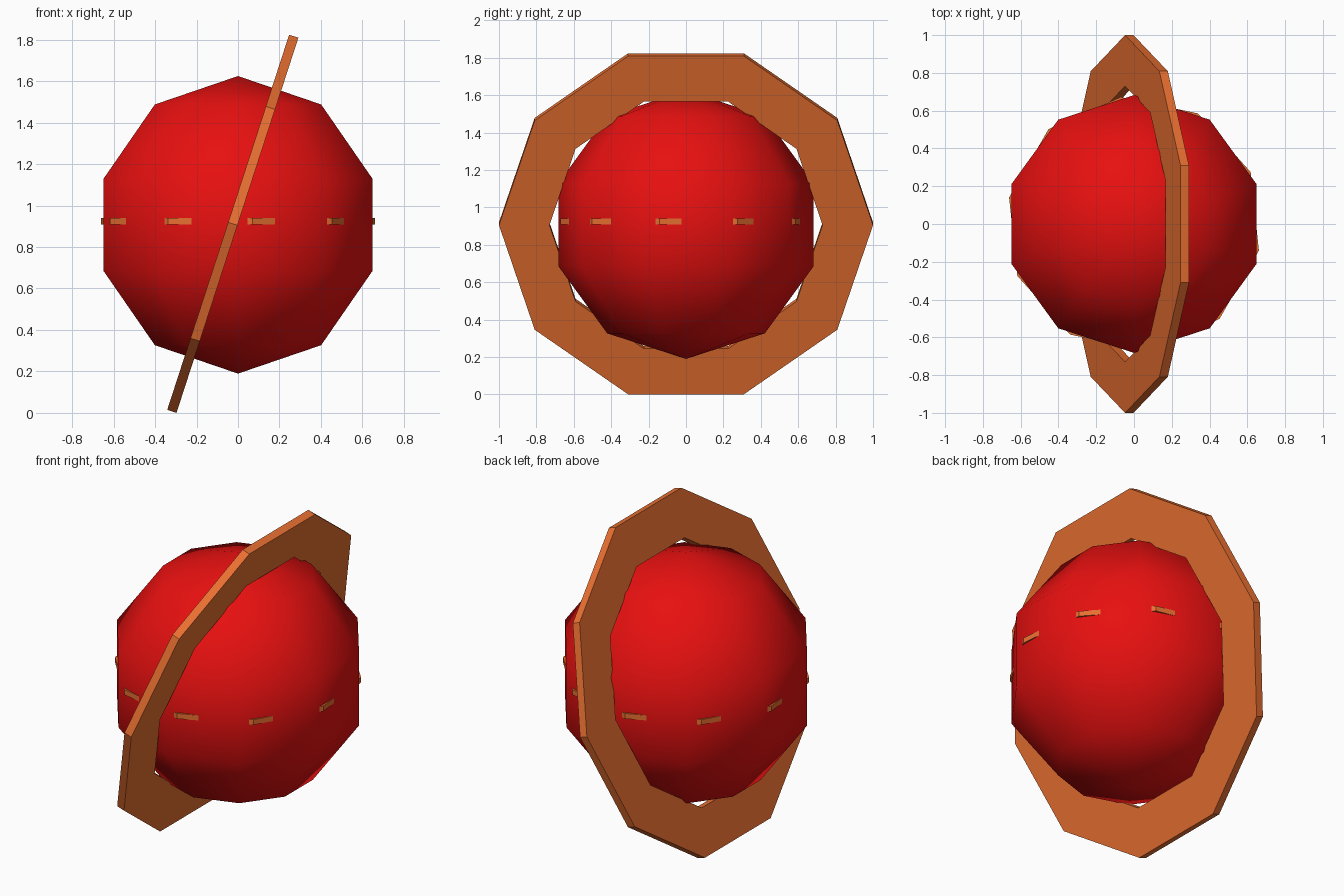
import bpy, bmesh
from math import radians, sin, cos, pi

if "Cube" in bpy.data.objects:
    bpy.data.objects.remove(bpy.data.objects["Cube"])

SIDES = 10


def material(name, rgb):
    m = bpy.data.materials.new(name)
    m.diffuse_color = (*rgb, 1)
    m.use_nodes = True
    m.node_tree.nodes["Principled BSDF"].inputs["Base Color"].default_value = m.diffuse_color
    return m


def add_object(name, bm, mat, location, rotation=(0, 0, 0)):
    bmesh.ops.recalc_face_normals(bm, faces=bm.faces)
    mesh = bpy.data.meshes.new(name)
    bm.to_mesh(mesh)
    bm.free()
    mesh.materials.append(mat)
    ob = bpy.data.objects.new(name, mesh)
    ob.location = location
    ob.rotation_euler = rotation
    bpy.context.collection.objects.link(ob)
    return ob


def flat_ring(name, outer, inner, thickness, mat, location, rotation):
    # rectangular section swept round a ten-sided ring
    bm = bmesh.new()
    h = thickness / 2
    section = [(outer, -h), (outer, h), (inner, h), (inner, -h)]
    loops = []
    for i in range(SIDES):
        a = pi / 2 + 2 * pi * i / SIDES
        loops.append([bm.verts.new((r * cos(a), r * sin(a), z)) for r, z in section])
    for i in range(SIDES):
        p, q = loops[i], loops[(i + 1) % SIDES]
        for k in range(4):
            n = (k + 1) % 4
            bm.faces.new((p[k], q[k], q[n], p[n]))
    return add_object(name, bm, mat, location, rotation)


red = material("red", (0.8, 0.005, 0.005))
orange = material("orange", (0.8, 0.158, 0.03))

# Planet body: low-poly sphere, smooth shaded
bm = bmesh.new()
bmesh.ops.create_uvsphere(bm, u_segments=SIDES, v_segments=5, radius=0.7175)
planet = add_object("planet_body", bm, red, (0, 0, 0.907))
for p in planet.data.polygons:
    p.use_smooth = True

# Large tilted ring
flat_ring("outer_ring", 1.0, 0.73, 0.047, orange,
          (-0.025, 0, 0.912), (0, radians(-72), 0))

# Small level ring whose corners poke through the planet
flat_ring("inner_ring", 0.676, 0.493, 0.031, orange,
          (0, 0, 0.924), (0, 0, radians(6)))
